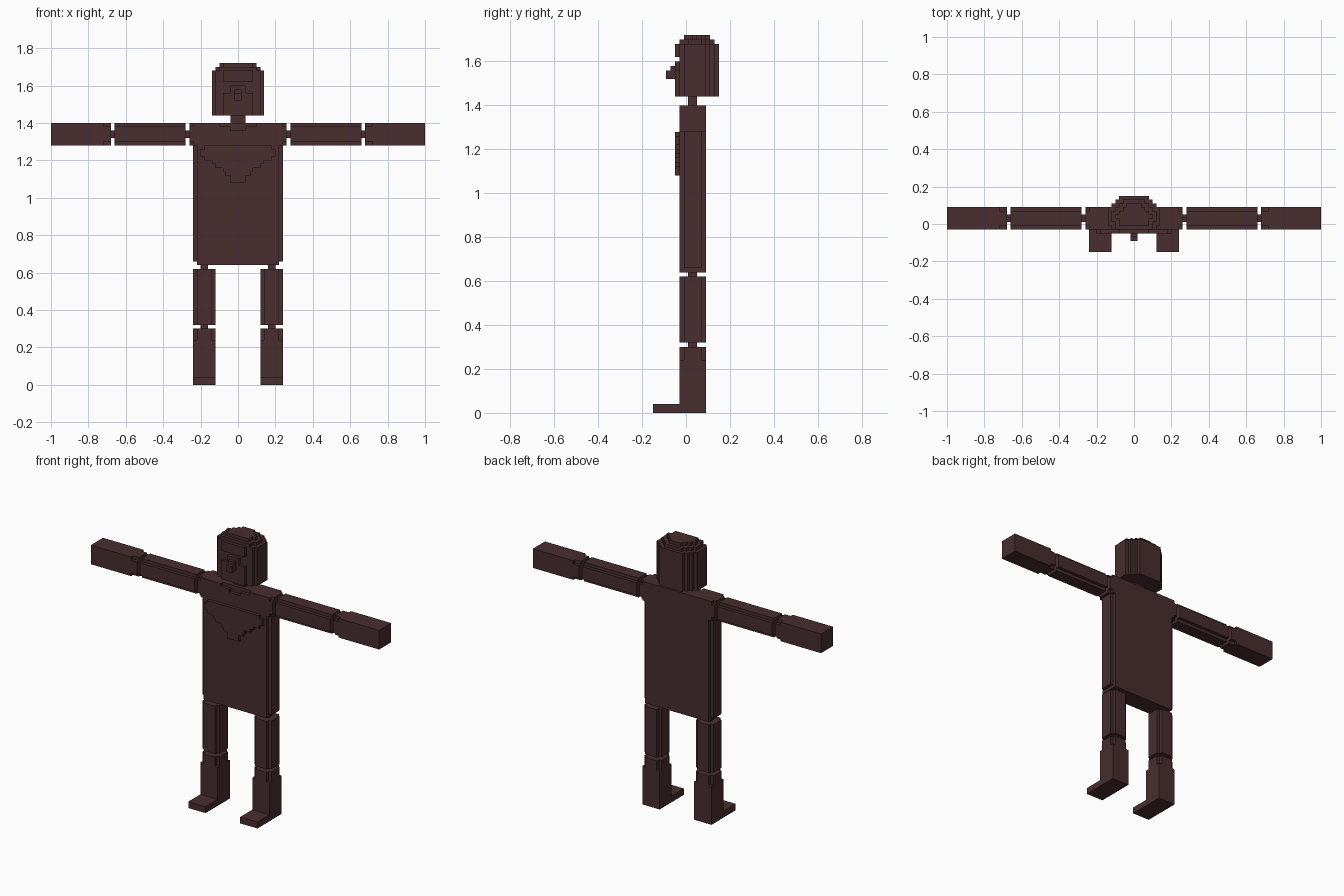
import bpy, bmesh
from mathutils import Vector

if "Cube" in bpy.data.objects:
    bpy.data.objects.remove(bpy.data.objects["Cube"])

brown = bpy.data.materials.new("dark_brown")
brown.diffuse_color = (0.065, 0.027, 0.028, 1)
brown.use_nodes = True
brown.node_tree.nodes["Principled BSDF"].inputs["Base Color"].default_value = brown.diffuse_color
V = 0.02  # size of one step


def prism(name, outline, a, b, axis):
    """Extrude a 2D outline from a to b along an axis."""
    place = {"x": lambda u, v, w: (w, u, v),
             "y": lambda u, v, w: (u, w, v),
             "z": lambda u, v, w: (u, v, w)}[axis]
    bm = bmesh.new()
    face = bm.faces.new([bm.verts.new(place(u, v, a)) for u, v in outline])
    ext = bmesh.ops.extrude_face_region(bm, geom=[face])
    step = Vector(place(0, 0, b - a))
    bmesh.ops.translate(bm, vec=step,
                        verts=[g for g in ext["geom"] if isinstance(g, bmesh.types.BMVert)])
    bmesh.ops.recalc_face_normals(bm, faces=bm.faces)
    mesh = bpy.data.meshes.new(name)
    bm.to_mesh(mesh)
    bm.free()
    mesh.materials.append(brown)
    obj = bpy.data.objects.new(name, mesh)
    bpy.context.collection.objects.link(obj)
    return obj


def rect(u0, u1, v0, v1):
    return [(u0, v0), (u1, v0), (u1, v1), (u0, v1)]


def notched(u0, u1, v0, v1, n=V):
    """Rectangle with a square step cut from each corner."""
    return [(u0 + n, v0), (u1 - n, v0), (u1 - n, v0 + n), (u1, v0 + n),
            (u1, v1 - n), (u1 - n, v1 - n), (u1 - n, v1), (u0 + n, v1),
            (u0 + n, v1 - n), (u0, v1 - n), (u0, v0 + n), (u0 + n, v0 + n)]


def stepped(rows):
    """Symmetric outline from (start, end, half width) rows."""
    right = [p for lo, hi, w in rows for p in ((w, lo), (w, hi))]
    return right + [(-u, v) for u, v in reversed(right)]


def box(name, x0, x1, y0, y1, z0, z1):
    return prism(name, rect(x0, x1, y0, y1), z0, z1, "z")


F, B = -0.03, 0.09  # front and back of the body

# Torso and shoulders
prism("torso", notched(-0.24, 0.24, F, B), 0.66, 1.28, "z")
box("hips", -0.22, 0.22, F, B, 0.64, 0.66)
box("shoulders", -0.24, 0.24, F + V, B, 1.28, 1.40)
neckline = [(-0.24, 1.28), (0.24, 1.28), (0.24, 1.40), (0.10, 1.40), (0.10, 1.38),
            (0.04, 1.38), (0.04, 1.36), (-0.04, 1.36), (-0.04, 1.38),
            (-0.10, 1.38), (-0.10, 1.40), (-0.24, 1.40)]
prism("collar", neckline, F, F + V, "y")
prism("chest_plate", stepped([
    (1.08, 1.12, 0.04), (1.12, 1.14, 0.07), (1.14, 1.16, 0.08), (1.16, 1.18, 0.12),
    (1.18, 1.20, 0.14), (1.20, 1.22, 0.18), (1.22, 1.26, 0.20), (1.26, 1.28, 0.18)]),
    F - V, F, "y")

# Head: stacked layers, shrinking towards the top
box("neck", -0.04, 0.04, 0.01, 0.05, 1.36, 1.44)
for name, z0, z1, s, front in (("head", 1.44, 1.68, 0, F),
                               ("head_upper", 1.68, 1.70, V, F),
                               ("head_top", 1.70, 1.72, 2 * V, F + V)):
    prism(name, stepped([(front, -0.01 + s, 0.12 - s), (-0.01 + s, 0.09 - s, 0.14 - s),
                         (0.09 - s, 0.11 - s, 0.12 - s), (0.11 - s, 0.13 - s, 0.10 - s),
                         (0.13 - s, 0.15 - s, 0.08 - s)]), z0, z1, "z")
box("brow", -0.08, 0.08, F - V, F, 1.62, 1.68)
prism("face", stepped([(1.44, 1.56, 0.08), (1.56, 1.60, 0.04)]), F - V, F, "y")
box("nose_bridge", -0.02, 0.02, F - 2 * V, F - V, 1.52, 1.58)
box("nose_tip", -0.02, 0.02, F - 3 * V, F - 2 * V, 1.52, 1.56)

# Arms and legs on both sides
for side, s in (("right", 1), ("left", -1)):
    def along_x(name, outline, a, b):
        prism(f"{side}_{name}", outline, s * a, s * b, "x")

    def along_z(name, outline, a, b):
        prism(f"{side}_{name}", [(s * u, v) for u, v in outline], a, b, "z")

    arm, arm_full = notched(F, B, 1.28, 1.40), rect(F, B, 1.28, 1.40)
    pin = rect(0.01, 0.05, 1.32, 1.36)
    along_x("shoulder_end", arm, 0.24, 0.26)
    along_x("shoulder_joint", pin, 0.26, 0.28)
    along_x("upper_arm", arm, 0.28, 0.66)
    along_x("elbow_joint", pin, 0.66, 0.68)
    along_x("elbow_end", arm, 0.68, 0.72)
    along_x("forearm", arm_full, 0.72, 1.0)

    leg, leg_full = notched(0.12, 0.24, F, B), rect(0.12, 0.24, F, B)
    pin = rect(0.16, 0.20, 0.01, 0.05)
    along_z("hip_joint", pin, 0.62, 0.64)
    along_z("thigh", leg, 0.32, 0.62)
    along_z("knee_joint", pin, 0.30, 0.32)
    along_z("knee_end", leg, 0.24, 0.30)
    along_z("shin", leg_full, 0.0, 0.24)
    along_z("foot", rect(0.12, 0.24, -0.15, F), 0.0, 0.04)
